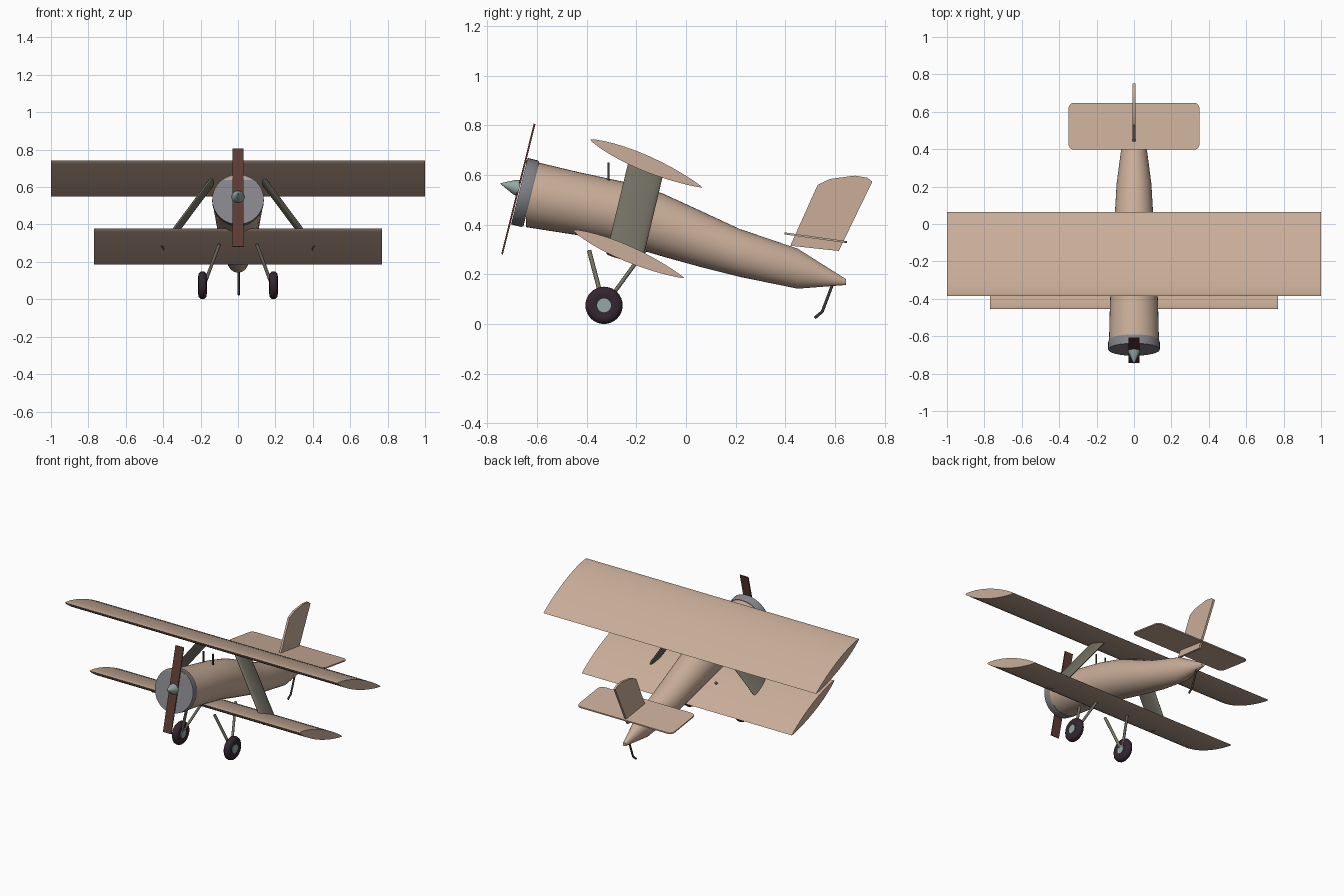
import bpy, bmesh, math
from mathutils import Vector, Matrix

if "Cube" in bpy.data.objects:
    bpy.data.objects.remove(bpy.data.objects["Cube"])

TILT = math.radians(14)                      # nose-up attitude
NOSE = Vector((0, -math.cos(TILT), math.sin(TILT)))


def material(name, srgb):
    m = bpy.data.materials.new(name)
    lin = [c / 12.92 if c <= 0.04045 else ((c + 0.055) / 1.055) ** 2.4 for c in srgb]
    m.diffuse_color = (*lin, 1)
    m.use_nodes = True
    m.node_tree.nodes["Principled BSDF"].inputs["Base Color"].default_value = m.diffuse_color
    return m


TAN = material("tan_fabric", (0.79, 0.68, 0.60))
GREY = material("cowl_grey", (0.52, 0.52, 0.545))
WOOD = material("propeller_brown", (0.37, 0.235, 0.205))
OLIVE = material("strut_olive", (0.45, 0.44, 0.39))
TYRE = material("tyre_dark", (0.20, 0.15, 0.19))
TEAL = material("pale_teal", (0.58, 0.66, 0.64))
IRON = material("dark_iron", (0.24, 0.23, 0.22))


def finish(bm, name, mat, smooth=True):
    bmesh.ops.recalc_face_normals(bm, faces=bm.faces)
    me = bpy.data.meshes.new(name)
    bm.to_mesh(me)
    bm.free()
    ob = bpy.data.objects.new(name, me)
    bpy.context.collection.objects.link(ob)
    me.materials.append(mat)
    if smooth:
        bpy.ops.object.select_all(action='DESELECT')
        ob.select_set(True)
        bpy.context.view_layer.objects.active = ob
        bpy.ops.object.shade_smooth_by_angle(angle=math.radians(40))
    return ob


def loft(name, rings, mat, smooth=True):
    """Skin a list of equal-length point rings and cap both ends."""
    bm = bmesh.new()
    vs = [[bm.verts.new(p) for p in r] for r in rings]
    n = len(vs[0])
    for a, b in zip(vs, vs[1:]):
        for i in range(n):
            j = (i + 1) % n
            bm.faces.new((a[i], a[j], b[j], b[i]))
    bm.faces.new(vs[0])
    bm.faces.new(vs[-1])
    return finish(bm, name, mat, smooth)


def ring(c, u, v, n=32):
    c, u, v = Vector(c), Vector(u), Vector(v)
    return [c + u * math.cos(2 * math.pi * i / n) + v * math.sin(2 * math.pi * i / n)
            for i in range(n)]


def lathe(name, origin, axis, profile, mat, n=32):
    """Round part: profile of (distance along axis, radius)."""
    axis = Vector(axis).normalized()
    u = axis.orthogonal().normalized()
    v = axis.cross(u)
    return loft(name, [ring(Vector(origin) + axis * d, u * r, v * r, n) for d, r in profile], mat)


def rod(name, a, b, r, mat):
    a, b = Vector(a), Vector(b)
    return lathe(name, a, b - a, [(0, r), ((b - a).length, r)], mat, 12)


# Fuselage: y, bottom, top, half width
stations = [(-.645, .39, .662, .134), (-.44, .358, .613, .129), (-.25, .318, .572, .121),
            (-.095, .272, .526, .113), (.06, .229, .455, .102), (.215, .19, .383, .093),
            (.45, .142, .303, .062), (.645, .157, .18, .012)]
loft("fuselage", [ring((0, y, (lo + hi) / 2), (w, 0, 0), (0, 0, (hi - lo) / 2), 40)
                  for y, lo, hi, w in stations], TAN)

# Engine cowl, propeller and spinner
lathe("cowl", (0, -.6225, .5225), NOSE, [(0, .134), (.01, .138), (.05, .138)], GREY, 40)

bm = bmesh.new()
bmesh.ops.create_cube(bm, size=1, matrix=Matrix.Translation((0, -.675, .543))
                      @ Matrix.Rotation(-TILT, 4, 'X')
                      @ Matrix.Diagonal((.06, .007, .541, 1)))
finish(bm, "propeller", WOOD, False)
lathe("spinner", (0, -.672, .547), NOSE,
      [(0, .034), (.015, .031), (.045, .017), (.078, .001)], TEAL, 24)


# Wings: curved section between leading and trailing edge
def wing(name, front, back, span, half_thick):
    f, b = Vector((0, *front)), Vector((0, *back))
    chord = b - f
    up = Vector((0, -chord.z, chord.y)).normalized()
    n = 14
    section = []
    for side in (1, -1):
        for i in range(n):
            k = i / n if side > 0 else 1 - i / n
            s = (1 - math.cos(math.pi * k)) / 2
            h = half_thick * math.sin(math.pi * s ** 0.9) ** 0.75 if 0 < s < 1 else 0
            section.append(f + chord * s + up * h * side)
    loft(name, [[p + Vector((x, 0, 0)) for p in section] for x in (-span, span)], TAN)


wing("upper_wing", (-.385, .742), (.065, .55), 1.0, .032)
wing("lower_wing", (-.455, .378), (-.008, .185), .77, .032)


# Flat outline extruded to a thin plate
def plate(name, pts, thick, mat):
    off = Vector(thick) / 2
    loft(name, [[Vector(p) - off for p in pts], [Vector(p) + off for p in pts]], mat)


# Tailplane with rounded corners
outline = []
for k, (sx, sy) in enumerate([(1, 1), (-1, 1), (-1, -1), (1, -1)]):
    for i in range(6):
        a = math.pi / 2 * (k + i / 5)
        x, y = sx * .32 + .03 * math.cos(a), .5225 + sy * .0955 + .03 * math.sin(a)
        outline.append((x, y, .347 - .14 * (y - .5225)))
plate("tailplane", outline, (0, 0, .008), TAN)

# Fin
fin = [(.42, .315), (.53, .56), (.58, .584), (.68, .597), (.73, .589),
       (.75, .573), (.615, .294)]
plate("tail_fin", [(0, y, z) for y, z in fin], (.014, 0, 0), TAN)

# Parts repeated on both sides
for side, s in (("left", -1), ("right", 1)):
    # broad streamlined wing strut
    chord = Vector((0, .072, -.018))
    thick = Vector((s * .0135, 0, .008))
    loft(side + "_wing_strut", [ring((s * .122, -.156, .652), chord, thick, 24),
                                ring((s * .41, -.249, .265), chord, thick, 24)], OLIVE)
    # short cabane rod
    rod(side + "_cabane_rod", (s * .035, -.312, .54), (s * .035, -.312, .65), .005, IRON)
    # undercarriage legs
    rod(side + "_front_leg", (s * .10, -.39, .295), (s * .18, -.333, .078), .009, OLIVE)
    rod(side + "_rear_leg", (s * .10, -.165, .297), (s * .18, -.325, .078), .008, OLIVE)
    # wheel
    lathe(side + "_tyre", (s * .19, -.33, .075), (1, 0, 0),
          [(-.017, .028), (-.023, .045), (-.021, .062), (-.012, .072), (0, .075),
           (.012, .072), (.021, .062), (.023, .045), (.017, .028)], TYRE)
    lathe(side + "_hub", (s * .19, -.33, .075), (1, 0, 0), [(-.021, .028), (.021, .028)], TEAL, 24)

# Tail skid
rod("skid_leg", (.004, .592, .165), (.004, .548, .048), .006, IRON)
rod("skid_foot", (.004, .55, .051), (.004, .518, .024), .006, IRON)
